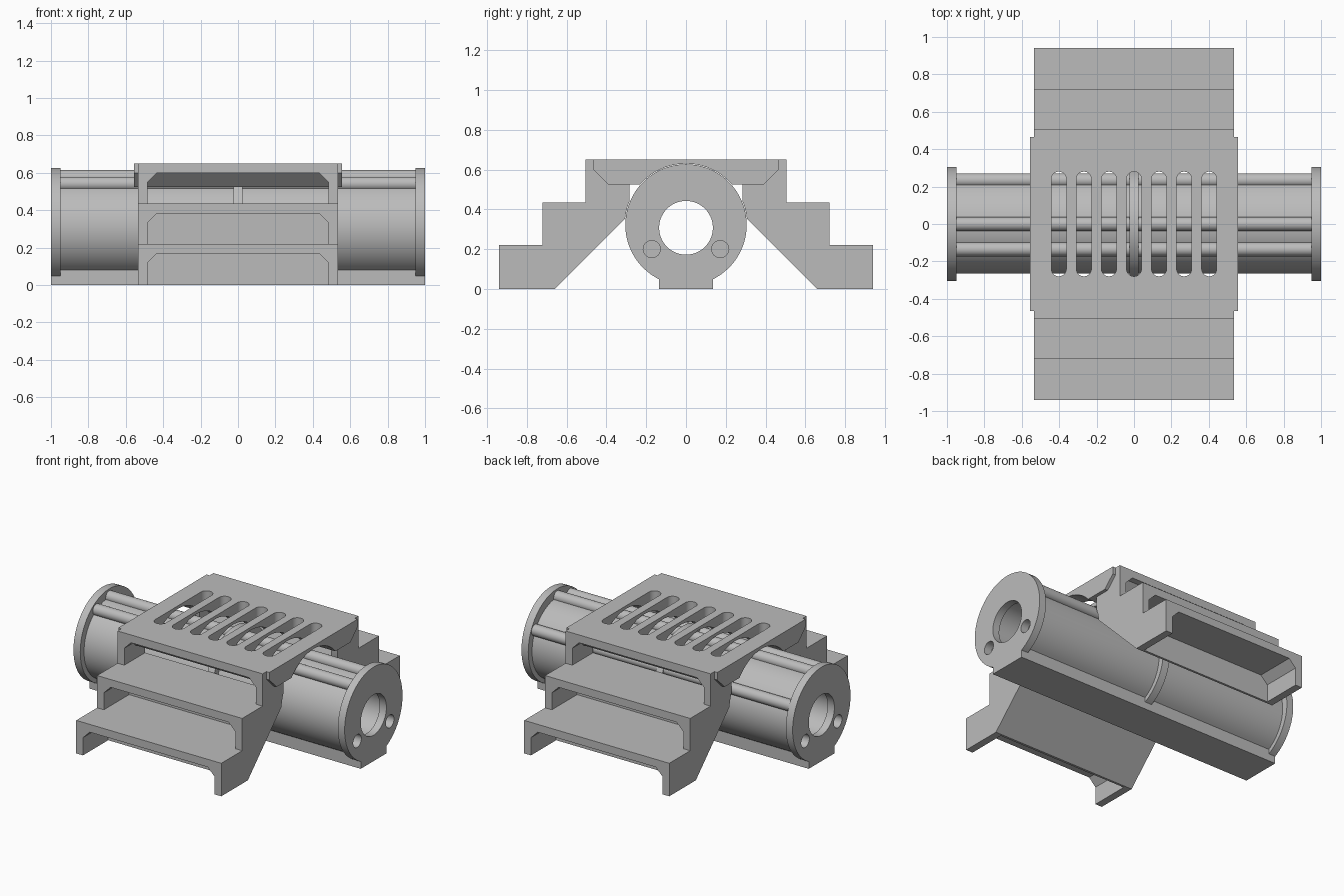
import bpy, bmesh, math
from mathutils import Vector

cube = bpy.data.objects.get("Cube")
if cube:
    bpy.data.objects.remove(cube, do_unlink=True)

# Single plain grey
grey = bpy.data.materials.new("plain_grey")
grey.use_nodes = True
COLOUR = (0.5, 0.5, 0.5, 1)
grey.diffuse_color = COLOUR
grey.node_tree.nodes["Principled BSDF"].inputs["Base Color"].default_value = COLOUR


def prism(name, profile, place, start, end):
    """Extrude a 2D profile; place(u, v, depth) gives the 3D point."""
    bm = bmesh.new()
    verts = [bm.verts.new(place(u, v, start)) for u, v in profile]
    face = bm.faces.new(verts)
    extruded = bmesh.ops.extrude_face_region(bm, geom=[face])["geom"]
    shift = Vector(place(0, 0, end)) - Vector(place(0, 0, start))
    moved = [g for g in extruded if isinstance(g, bmesh.types.BMVert)]
    bmesh.ops.translate(bm, verts=moved, vec=shift)
    bmesh.ops.recalc_face_normals(bm, faces=bm.faces)
    mesh = bpy.data.meshes.new(name)
    bm.to_mesh(mesh)
    bm.free()
    mesh.materials.append(grey)
    obj = bpy.data.objects.new(name, mesh)
    bpy.context.collection.objects.link(obj)
    return obj


def along_x(u, v, d):
    return (d, u, v)


def along_y(u, v, d):
    return (u, d, v)


def along_z(u, v, d):
    return (u, v, d)


def arc(cu, cv, r, first=0.0, sweep=math.tau, steps=72):
    count = steps if sweep > 6 else steps + 1
    return [(cu + r * math.cos(first + sweep * i / steps),
             cv + r * math.sin(first + sweep * i / steps)) for i in range(count)]


def rod(name, y, z, r, start, end, steps=72):
    return prism(name, arc(y, z, r, steps=steps), along_x, start, end)


def combine(obj, other, operation):
    """Apply a boolean and discard the second object."""
    mod = obj.modifiers.new("boolean", "BOOLEAN")
    mod.operation, mod.solver, mod.object = operation, "EXACT", other
    graph = bpy.context.evaluated_depsgraph_get()
    mesh = bpy.data.meshes.new_from_object(obj.evaluated_get(graph))
    obj.modifiers.clear()
    obj.data = mesh
    bpy.data.objects.remove(other, do_unlink=True)


def finish(obj):
    bpy.ops.object.select_all(action="DESELECT")
    obj.select_set(True)
    bpy.context.view_layer.objects.active = obj
    bpy.ops.object.shade_smooth_by_angle(angle=math.radians(25))


AXIS_Z = 0.3075      # pipe and bore axis
FLANGE_Z = 0.322     # flange and collar axis
FLANGE_R = 0.305

# Pipe body with foot, flanges, central collar and outer rods
pipe = rod("pipe_body", 0, AXIS_Z, 0.265, -0.98, 0.98)
foot = [(-0.135, 0), (0.135, 0), (0.135, 0.12), (-0.135, 0.12)]
combine(pipe, prism("foot", foot, along_x, -1, 1), "UNION")
for start, end in ((-1, -0.95), (-0.025, 0.025), (0.95, 1)):
    combine(pipe, rod("flange", 0, FLANGE_Z, FLANGE_R, start, end), "UNION")
for degrees in (-30, 0, 60):
    a = math.radians(degrees)
    y, z = 0.27 * math.sin(a), AXIS_Z + 0.27 * math.cos(a)
    combine(pipe, rod("outer_rod", y, z, 0.0375, -0.97, 0.97, 32), "UNION")

# Bore, wider inner cavity and small blind holes in the flanges
combine(pipe, rod("bore", 0, AXIS_Z, 0.135, -1.1, 1.1), "DIFFERENCE")
combine(pipe, rod("cavity", 0, AXIS_Z, 0.15, -0.95, 0.95), "DIFFERENCE")
for start, end in ((-1.1, -0.945), (0.945, 1.1)):
    for y in (-0.172, 0.172):
        combine(pipe, rod("hole", y, 0.2, 0.043, start, end, 32), "DIFFERENCE")

# Stepped supports on both sides, recessed under every tread
STEPS = [(0.94, 0.22), (0.72, 0.435), (0.505, 0.65)]
supports = []
for side, label in ((-1, "front"), (1, "back")):
    outline, floor = [], 0
    for y, top in STEPS:
        outline += [(side * y, floor), (side * y, top)]
        floor = top
    outline += [(side * y, z) for y, z in ((0.285, 0.65), (0.285, 0.375), (0.66, 0))]
    support = prism(label + "_steps", outline, along_x, -0.535, 0.535)
    floor = -0.02
    for y, top in STEPS:
        w, high = 0.485, top - 0.052
        opening = [(-w, floor), (w, floor), (w, high - 0.05), (w - 0.05, high),
                   (0.05 - w, high), (-w, high - 0.05)]
        cutter = prism("opening", opening, along_y, side * (y - 0.265), side * (y + 0.05))
        combine(support, cutter, "DIFFERENCE")
        floor = top
    supports.append(support)

# Chamfered top deck joining the supports
half = [(0.465, 0.65), (0.465, 0.6), (0.39, 0.525)]
deck_profile = half + [(-y, z) for y, z in reversed(half)]
deck = prism("slotted_deck", deck_profile, along_x, -0.557, 0.557)
for support in supports:
    combine(deck, support, "UNION")

# Round channel over the pipe and seven rounded slots
combine(deck, rod("channel", 0, FLANGE_Z, FLANGE_R + 0.003, -0.6, 0.6), "DIFFERENCE")
for i in range(-3, 4):
    x = i * 0.134
    slot = arc(x, 0.24, 0.04, 0, math.pi, 14) + arc(x, -0.24, 0.04, math.pi, math.pi, 14)
    combine(deck, prism("slot", slot, along_z, 0.45, 0.7), "DIFFERENCE")

finish(pipe)
finish(deck)
